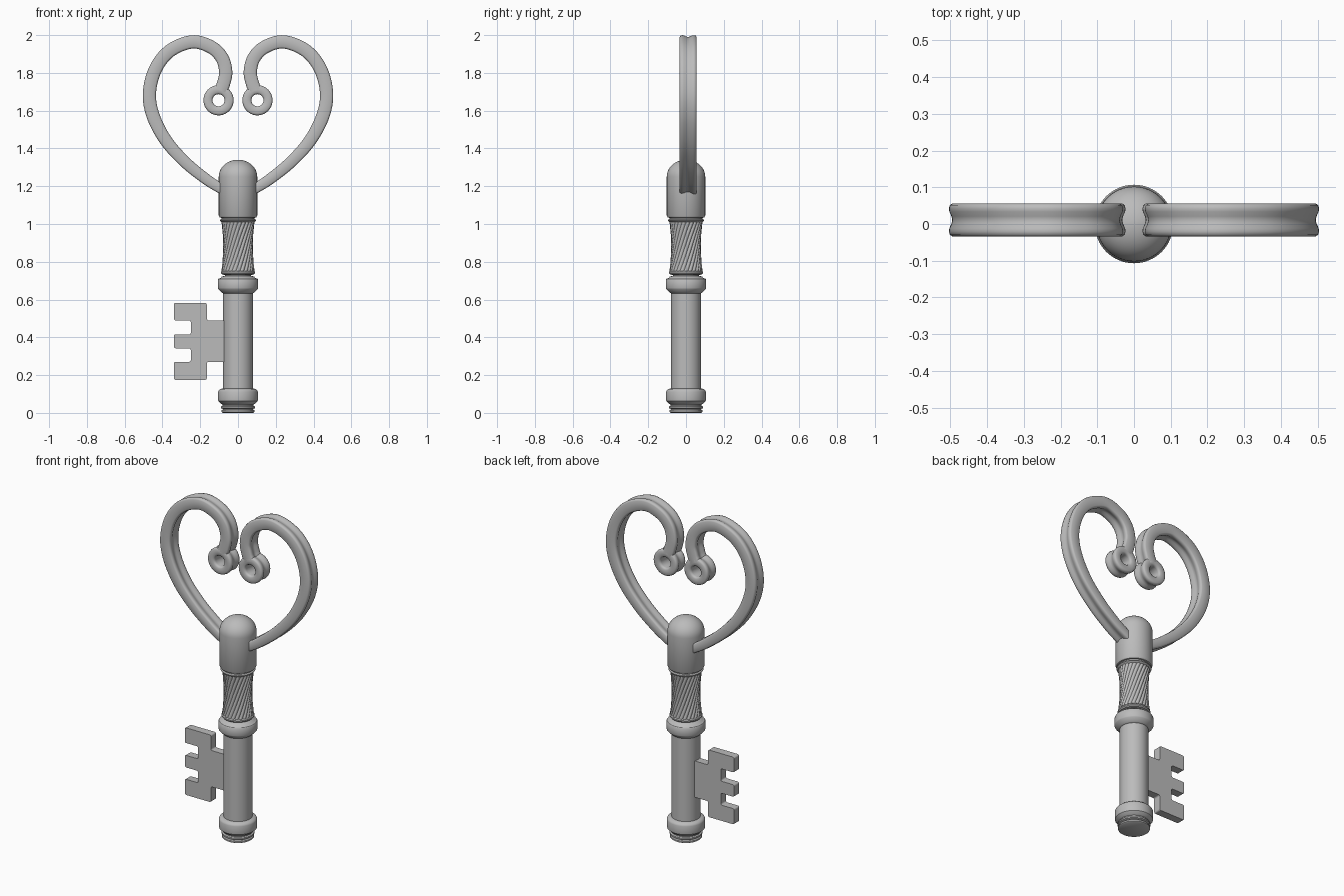
import bpy, bmesh, math
from mathutils import Vector

cube = bpy.data.objects.get("Cube")
if cube:
    bpy.data.objects.remove(cube, do_unlink=True)

steel = bpy.data.materials.new("grey steel")
steel.use_nodes = True
GREY = (0.5, 0.5, 0.5, 1)
steel.diffuse_color = GREY
steel.node_tree.nodes["Principled BSDF"].inputs["Base Color"].default_value = GREY


def finish(bm, name, angle=35):
    """Turn a bmesh into an object, smooth except at sharp edges."""
    bmesh.ops.recalc_face_normals(bm, faces=bm.faces)
    for f in bm.faces:
        f.smooth = True
    for e in bm.edges:
        e.smooth = e.is_manifold and e.calc_face_angle(0) < math.radians(angle)
    mesh = bpy.data.meshes.new(name)
    bm.to_mesh(mesh)
    bm.free()
    mesh.materials.append(steel)
    obj = bpy.data.objects.new(name, mesh)
    bpy.context.collection.objects.link(obj)
    return obj


def skin(bm, rings, close_rings=False):
    """Bridge equal closed rings of points; cap the ends unless looped."""
    loops = [[bm.verts.new(p) for p in ring] for ring in rings]
    n = len(loops[0])
    pairs = list(zip(loops, loops[1:]))
    if close_rings:
        pairs.append((loops[-1], loops[0]))
    else:
        bm.faces.new(loops[0])
        bm.faces.new(loops[-1])
    for a, b in pairs:
        for i in range(n):
            j = (i + 1) % n
            bm.faces.new((a[i], a[j], b[j], b[i]))


def lathe(name, profile, steps=64):
    bm = bmesh.new()
    angles = [math.tau * i / steps for i in range(steps)]
    skin(bm, [[(r * math.cos(a), r * math.sin(a), z) for a in angles]
              for r, z in profile])
    return finish(bm, name)


# Stem with threaded tip, two collars and the plain tube
lathe("threaded_tip", [(.08, 0), (.088, .005), (.088, .014), (.08, .018),
                       (.08, .021), (.09, .025), (.09, .034), (.082, .038),
                       (.082, .06)])
lathe("lower_collar", [(.078, .042), (.09, .048), (.104, .062), (.105, .068),
                       (.105, .112), (.102, .119), (.094, .126), (.078, .13)])
lathe("tube", [(.079, .05), (.079, .68)])
lathe("upper_collar", [(.078, .632), (.086, .637), (.105, .656), (.107, .661),
                       (.107, .704), (.103, .71), (.092, .714), (.085, .722),
                       (.072, .726)])
lathe("neck", [(.07, .7), (.07, .74)])
lathe("grip_lower_ring", [(.07, .73), (.085, .733), (.09, .739), (.09, .746),
                          (.085, .752), (.078, .755)])
lathe("grip_upper_ring", [(.08, 1.008), (.09, 1.012), (.096, 1.018),
                          (.096, 1.022), (.088, 1.026), (.086, 1.045)])

# Waisted grip with fine twisted flutes
bm = bmesh.new()
rows, lobes, per = 20, 24, 6
rings = []
for k in range(rows + 1):
    t = k / rows
    base = .079 + .009 * (2 * t - 1) ** 2
    ring = []
    for i in range(lobes * per):
        a = math.tau * i / (lobes * per)
        r = base - .005 * (.5 - .5 * math.cos(a * lobes)) ** 2
        ring.append((r * math.cos(a + 1.2 * t), r * math.sin(a + 1.2 * t),
                     .752 + .26 * t))
    rings.append(ring)
skin(bm, rings)
finish(bm, "twisted_grip", 50)

# Domed cap that holds the bow
dome = [(.102 * math.cos(a), 1.25 + .09 * math.sin(a))
        for a in [math.pi / 2 * i / 14 for i in range(14)]]
lathe("domed_cap", [(.085, 1.032), (.096, 1.034), (.102, 1.044)] + dome
      + [(.004, 1.34)])

# Heart-shaped bow: grooved section swept along a smooth path
DEPTH_Y, HALF_DEPTH = .011, .045
side = [(.72, -1), (.93, -.9), (1, -.7), (.97, -.5), (.8, -.22), (.74, 0)]
side += [(u, -v) for u, v in reversed(side[:-1])]
section = side + [(-u, v) for u, v in reversed(side)]

path = [Vector(p) for p in [
    (.03, 1.155), (.10, 1.193), (.172, 1.24), (.278, 1.326), (.378, 1.437),
    (.447, 1.566), (.469, 1.69), (.437, 1.82), (.36, 1.917), (.243, 1.964),
    (.143, 1.937), (.085, 1.88), (.065, 1.807), (.076, 1.745), (.092, 1.706)]]
ends = [2 * path[0] - path[1]] + path + [2 * path[-1] - path[-2]]
points = []
for p0, p1, p2, p3 in zip(ends, ends[1:], ends[2:], ends[3:]):
    for i in range(8):
        t = i / 8
        points.append(.5 * (2 * p1 + (p2 - p0) * t
                            + (2 * p0 - 5 * p1 + 4 * p2 - p3) * t ** 2
                            + (3 * p1 - p0 - 3 * p2 + p3) * t ** 3))
points.append(path[-1])

bm = bmesh.new()
rings = []
for i, p in enumerate(points):
    d = (points[min(i + 1, len(points) - 1)] - points[max(i - 1, 0)]).normalized()
    half = .025 + .01 * min(1, i / 40)
    rings.append([(p.x + d.y * half * u, DEPTH_Y + HALF_DEPTH * v,
                   p.y - d.x * half * u) for u, v in section])
skin(bm, rings)
bow = finish(bm, "heart_bow", 45)

# Pierced eyelet at the curled end of each half
profile = [(.080 - .035 * (1 - u), v) for u, v in side]
profile += [(.042, 1), (.034, .88), (.032, .7), (.032, -.7), (.034, -.88), (.042, -1)]
bm = bmesh.new()
rings = []
for i in range(40):
    a = math.tau * i / 40
    rings.append([(.103 + r * math.cos(a), DEPTH_Y + HALF_DEPTH * v,
                   1.655 + r * math.sin(a)) for r, v in profile])
skin(bm, rings, close_rings=True)
eyelet = finish(bm, "eyelet", 45)

# Mirror both bow parts to the other side
for obj in (bow, eyelet):
    obj.modifiers.new("Mirror", "MIRROR").use_mirror_merge = False

# Toothed bit on the side of the tube
outline = [(-.04, .27), (-.165, .27), (-.165, .175), (-.34, .175), (-.34, .27),
           (-.25, .27), (-.25, .342), (-.34, .342), (-.34, .415), (-.25, .415),
           (-.25, .49), (-.34, .49), (-.34, .582), (-.165, .582), (-.165, .49),
           (-.04, .49)]
bm = bmesh.new()
face = bm.faces.new([bm.verts.new((x, -.024, z)) for x, z in outline])
grown = bmesh.ops.extrude_face_region(bm, geom=[face])["geom"]
bmesh.ops.translate(bm, vec=(0, .048, 0),
                    verts=[v for v in grown if isinstance(v, bmesh.types.BMVert)])
corners = [e for e in bm.edges if abs(e.verts[0].co.y - e.verts[1].co.y) > .01]
bmesh.ops.bevel(bm, geom=corners, offset=.009, segments=3, profile=.5,
                affect='EDGES')
finish(bm, "toothed_bit", 40)
